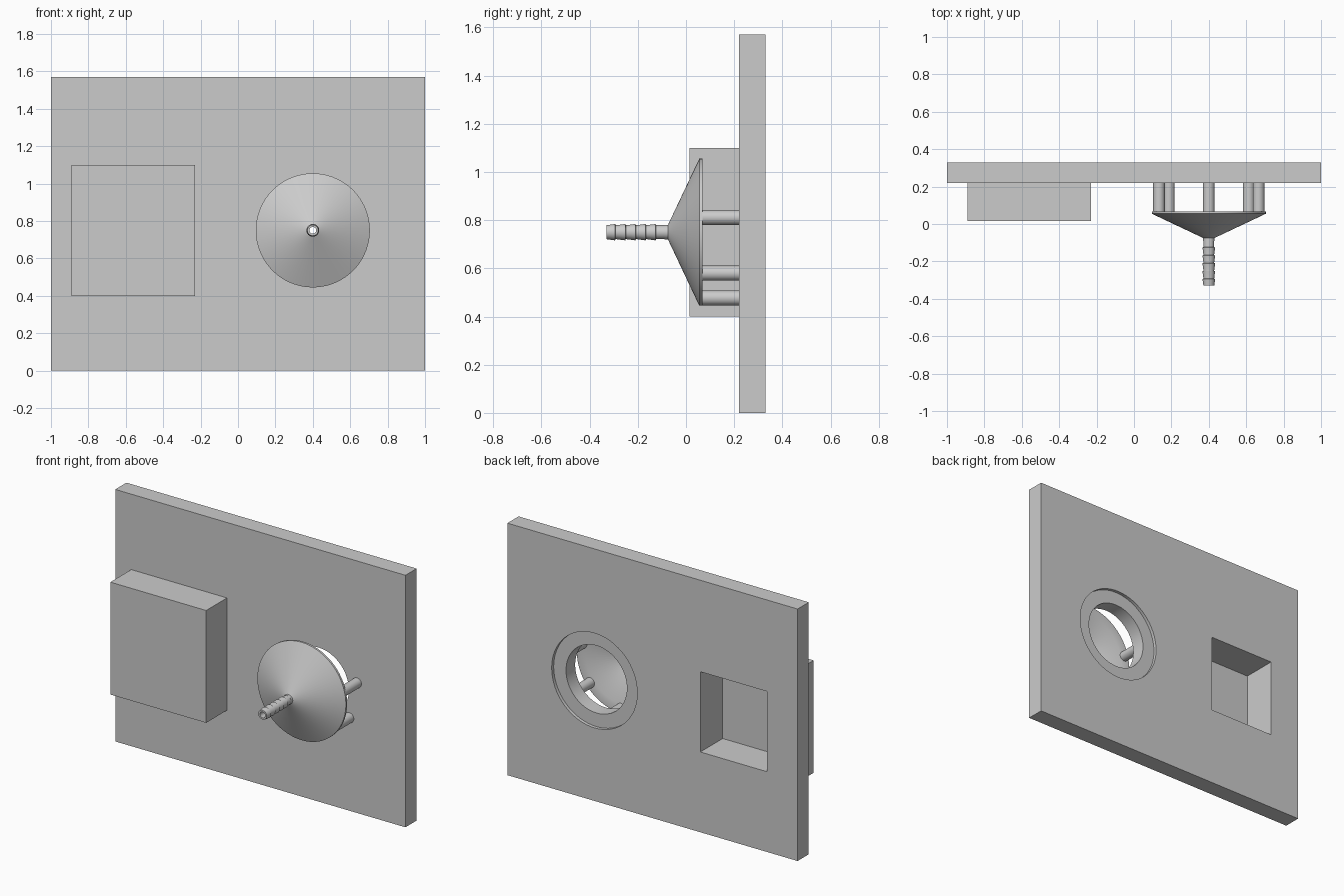
import bpy
import bmesh
from math import radians, sin, cos, tau
from mathutils import Matrix

if "Cube" in bpy.data.objects:
    bpy.data.objects.remove(bpy.data.objects["Cube"], do_unlink=True)

grey = bpy.data.materials.new("plain grey")
grey.use_nodes = True
grey.diffuse_color = (0.6, 0.6, 0.6, 1)
grey.node_tree.nodes["Principled BSDF"].inputs["Base Color"].default_value = (0.6, 0.6, 0.6, 1)

CX, CZ = 0.40, 0.75          # axis of the round fitting
BACK, FACE = 0.33, 0.22      # back and front of the panel


def finish(name, bm, smooth=False):
    bmesh.ops.recalc_face_normals(bm, faces=bm.faces[:])
    mesh = bpy.data.meshes.new(name)
    bm.to_mesh(mesh)
    bm.free()
    mesh.materials.append(grey)
    ob = bpy.data.objects.new(name, mesh)
    bpy.context.collection.objects.link(ob)
    if smooth:
        activate(ob)
        bpy.ops.object.shade_smooth_by_angle(angle=radians(30))
    return ob


def activate(ob):
    bpy.ops.object.select_all(action='DESELECT')
    ob.select_set(True)
    bpy.context.view_layer.objects.active = ob


def box(name, x, y, z):
    bm = bmesh.new()
    bmesh.ops.create_cube(bm, size=1)
    for v in bm.verts:
        for i, (lo, hi) in enumerate((x, y, z)):
            v.co[i] = lo if v.co[i] < 0 else hi
    return finish(name, bm)


def rod(name, x, z, radius, y0, y1, sides=64):
    bm = bmesh.new()
    place = Matrix.Translation((x, (y0 + y1) / 2, z)) @ Matrix.Rotation(radians(90), 4, 'X')
    bmesh.ops.create_cone(bm, cap_ends=True, segments=sides, radius1=radius,
                          radius2=radius, depth=y1 - y0, matrix=place)
    return finish(name, bm, True)


def lathe(name, profile, sides=72):
    """Spin a closed (radius, y) outline around the fitting's axis."""
    bm = bmesh.new()
    rings = [[bm.verts.new((CX + r * cos(tau * i / sides), y, CZ + r * sin(tau * i / sides)))
              for i in range(sides)] for r, y in profile]
    for a, b in zip(rings, rings[1:] + rings[:1]):
        for i in range(sides):
            j = (i + 1) % sides
            bm.faces.new((a[i], a[j], b[j], b[i]))
    return finish(name, bm, True)


def cut(ob, cutter):
    mod = ob.modifiers.new("cut", 'BOOLEAN')
    mod.operation = 'DIFFERENCE'
    mod.solver = 'EXACT'
    mod.object = cutter
    activate(ob)
    bpy.ops.object.modifier_apply(modifier=mod.name)


# Panel and box, with a square pocket open to the back
panel = box("panel", (-1, 1), (FACE, BACK), (0, 1.57))
housing = box("housing_box", (-0.89, -0.23), (0.015, FACE), (0.40, 1.10))
pocket = box("pocket_cutter", (-0.79, -0.33), (0.11, 0.5), (0.50, 1.00))
# Round opening with a shallow seat at the back
opening = rod("opening_cutter", CX, CZ, 0.21, 0.1, 0.5)
seat = rod("seat_cutter", CX, CZ, 0.295, BACK - 0.02, 0.5)

cut(panel, pocket)
cut(housing, pocket)
cut(panel, opening)
cut(panel, seat)
for helper in (pocket, opening, seat):
    bpy.data.objects.remove(helper, do_unlink=True)
activate(panel)
bpy.ops.object.shade_smooth_by_angle(angle=radians(30))

# Hollow funnel with a barbed hose nozzle
lathe("funnel", [(0.018, -0.09), (0.030, -0.09), (0.030, -0.075), (0.305, 0.055),
                 (0.305, 0.068), (0.245, 0.068), (0.018, -0.045)])
barbs = [(0.018, -0.33)]
for k in range(5):
    y = -0.33 + k * 0.042
    barbs += [(0.029, y), (0.034, y + 0.036), (0.029, y + 0.038)]
barbs += [(0.029, -0.09), (0.018, -0.09)]
lathe("hose_nozzle", barbs, 40)

# Five of seven evenly spaced posts; the top pair is left out
for k in range(-2, 3):
    a = radians(-90) + k * tau / 7
    rod(f"post_{k + 3}", CX + 0.273 * cos(a), CZ + 0.273 * sin(a), 0.031, 0.068, FACE, 32)
